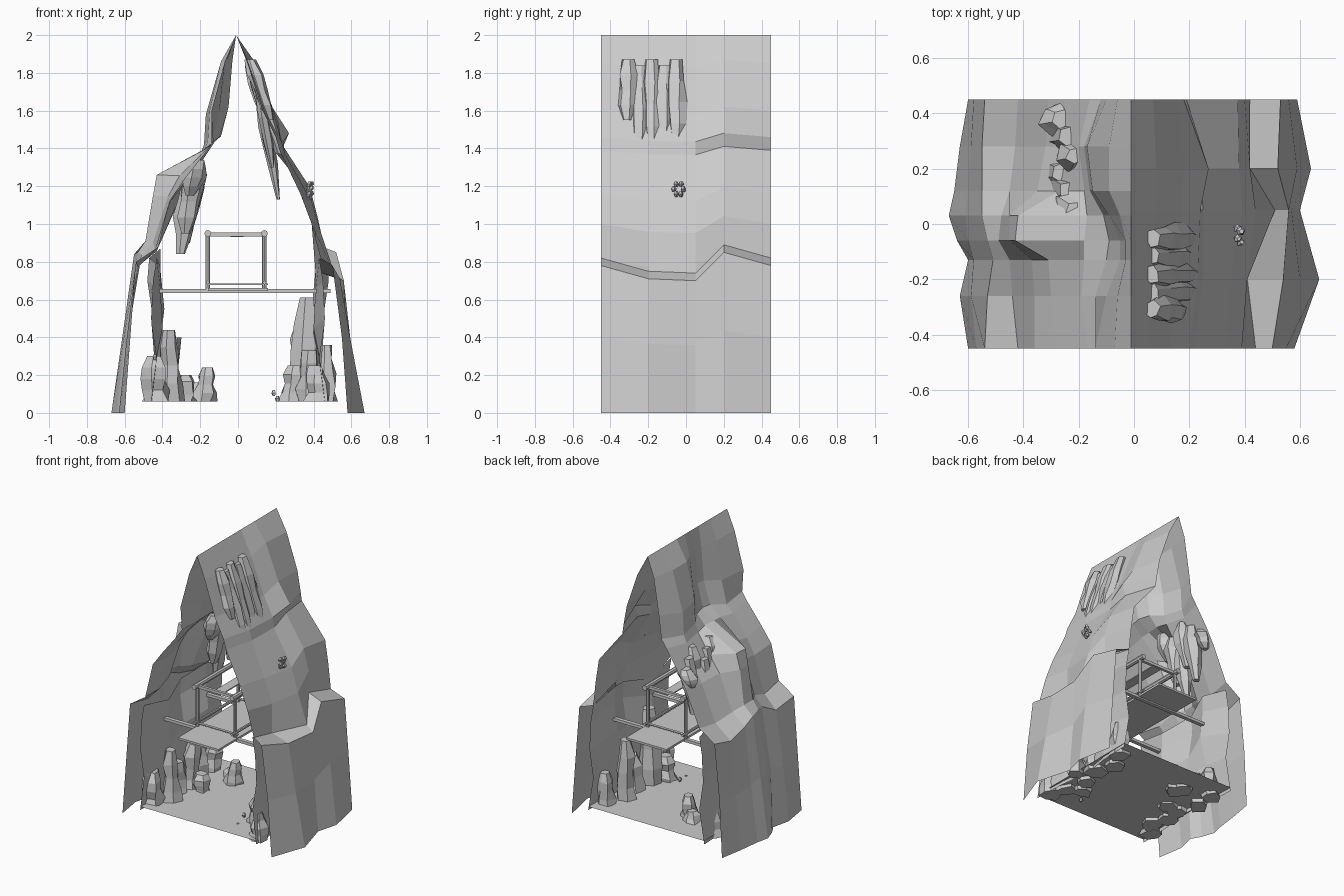
import bpy, bmesh, math, random
from mathutils import Vector

random.seed(4)
if "Cube" in bpy.data.objects:
    bpy.data.objects.remove(bpy.data.objects["Cube"])

stone = bpy.data.materials.new("stone_grey")
stone.use_nodes = True
grey = (0.6, 0.6, 0.6, 1)
stone.diffuse_color = grey
stone.node_tree.nodes["Principled BSDF"].inputs["Base Color"].default_value = grey


def finish(name, bm):
    mesh = bpy.data.meshes.new(name)
    bmesh.ops.recalc_face_normals(bm, faces=bm.faces)
    bm.to_mesh(mesh)
    bm.free()
    mesh.materials.append(stone)
    obj = bpy.data.objects.new(name, mesh)
    bpy.context.collection.objects.link(obj)
    return obj


def sheet(name, side, columns, wave, rows):
    """Faceted wall: each row is height, wave strength, then distance from the middle per column."""
    bm = bmesh.new()
    grid = []
    for z, strength, *dist in rows:
        grid.append([bm.verts.new((side * d, y, z + strength * w))
                     for d, y, w in zip(dist, columns, wave)])
    for a, b in zip(grid, grid[1:]):
        for i in range(len(columns) - 1):
            bm.faces.new((a[i], a[i + 1], b[i + 1], b[i]))
    return finish(name, bm)


def rock(name, start, end, radii, flat=1.0, sides=6, rough=0.25):
    """Jagged stone running from start to end, with one ring for each radius."""
    bm = bmesh.new()
    start, end = Vector(start), Vector(end)
    rings = []
    for k, r in enumerate(radii):
        centre = start.lerp(end, k / (len(radii) - 1))
        ring = []
        for s in range(sides):
            a = math.tau * s / sides + 0.3
            q = r * random.uniform(1 - rough, 1 + rough)
            ring.append(bm.verts.new(centre + Vector((q * math.cos(a) * flat, q * math.sin(a), 0))))
        rings.append(ring)
    for a, b in zip(rings, rings[1:]):
        for s in range(sides):
            t = (s + 1) % sides
            bm.faces.new((a[s], a[t], b[t], b[s]))
    bm.faces.new(rings[0])
    bm.faces.new(rings[-1])
    return finish(name, bm)


def bar(name, low, high):
    bm = bmesh.new()
    bmesh.ops.create_cube(bm, size=1)
    for v in bm.verts:
        v.co = [l + (h - l) * (c + 0.5) for l, h, c in zip(low, high, v.co)]
    return finish(name, bm)


def pole(name, start, end, radius):
    bm = bmesh.new()
    d = Vector(end) - Vector(start)
    bmesh.ops.create_cone(bm, cap_ends=True, segments=8, radius1=radius, radius2=radius, depth=d.length)
    obj = finish(name, bm)
    obj.rotation_euler = d.to_track_quat('Z', 'Y').to_euler()
    obj.location = (Vector(start) + Vector(end)) / 2
    return obj


# Outer cliff walls, meeting in a ridge
sheet("left_cliff", 1, (-.45, -.2, .05, .2, .45), (0, -.07, -.08, .07, 0), [
    (2, 0, -.01, -.01, -.01, -.01, -.01),
    (1.85, .3, .05, .07, .07, .08, .07),
    (1.6, .3, .13, .16, .17, .18, .155),
    (1.46, .3, .2, .23, .24, .27, .18),
    (1.39, .3, .22, .25, .25, .24, .19),
    (1.16, .5, .33, .35, .39, .38, .375),
    (1, .6, .39, .41, .44, .42, .4),
    (.82, 1, .44, .41, .51, .42, .42),
    (.78, 1, .5, .54, .56, .52, .53),
    (.4, .5, .55, .6, .57, .59, .56),
    (0, 0, .58, .67, .6, .64, .59)])
sheet("right_cliff", -1, (-.45, -.26, -.13, -.06, .03, .12, .28, .45),
      (0, -.03, .04, .05, .04, 0, -.04, 0), [
    (2, 0, .01, .01, .01, .01, .01, .01, .01, .01),
    (1.86, 0, .07, .06, .03, .03, .05, .09, .09, .06),
    (1.6, .5, .14, .1, .05, .05, .09, .15, .17, .1),
    (1.44, .5, .13, .14, .1, .09, .11, .16, .18, .12),
    (1.38, .3, .17, .19, .18, .18, .17, .18, .2, .16),
    (1.24, .4, .28, .3, .31, .43, .42, .27, .25, .25),
    (1.13, .4, .36, .36, .37, .45, .45, .35, .32, .31),
    (.88, .6, .42, .44, .45, .49, .48, .45, .43, .42),
    (.8, 1, .54, .53, .51, .53, .55, .55, .55, .54),
    (.4, .5, .57, .59, .58, .6, .61, .6, .59, .58),
    (0, 0, .6, .63, .6, .64, .67, .65, .63, .6)])

# Inner cave walls, down to the floor
for side, name in ((1, "left_inner_wall"), (-1, "right_inner_wall")):
    sheet(name, side, (-.45, -.2, .03, .22, .45), (0, -.05, 0, .05, 0), [
        (.82, 1, .43, .41, .47, .41, .42),
        (.7, 1, .45, .41, .48, .41, .44),
        (.5, 1, .46, .4, .45, .39, .45),
        (.3, 1, .43, .44, .4, .44, .42),
        (.06, 0, .46, .45, .42, .45, .46)])

# Cave floor
bm = bmesh.new()
bm.faces.new([bm.verts.new((x * .46, y * .45, .085)) for x, y in ((-1, -1), (1, -1), (1, 1), (-1, 1))])
finish("cave_floor", bm)

# Bridge deck, cross beams and railings
bar("bridge_deck", (-.16, -.45, .645), (.16, .45, .66))
for y in (-.23, .23):
    bar("cross_beam", (-.46, y - .014, .635), (.49, y + .014, .655))
    bar("top_crossbar", (-.16, y - .01, .935), (.14, y + .01, .955))
    bar("low_crossbar", (-.17, y - .01, .678), (.16, y + .01, .684))
    for x in (-.16, .14):
        pole("rail_post", (x, y, .655), (x, y, .95), .012)
for x in (-.16, .14):
    pole("hand_rail", (x, -.27, .95), (x, .27, .95), .018)
    pole("low_rail", (x, -.27, .69), (x, .27, .69), .01)
bar("hanging_strip", (-.04, -.23, .93), (.03, .23, .938))

# Standing rocks along the walls and on the floor
for p, top, r in [((-.44, -.33), .3, .07), ((-.36, -.24), .44, .06), ((-.41, -.12), .3, .07),
                  ((-.38, 0), .4, .07), ((-.29, .0), .2, .06), ((-.43, .15), .3, .06),
                  ((-.42, .3), .27, .06), ((-.18, .2), .24, .055), ((-.22, .24), .16, .055),
                  ((.34, -.1), .61, .065), ((.34, .2), .5, .06), ((.28, -.2), .25, .06),
                  ((.37, -.26), .33, .06), ((.38, .05), .32, .07), ((.47, -.05), .36, .05),
                  ((.42, -.37), .25, .06), ((.41, .33), .3, .06)]:
    rock("standing_rock", (*p, .06), (p[0] + random.uniform(-.01, .03), p[1], top),
         (r * 1.1, r, r * .95, r * .9, r * .6), rough=.3)

# Slabs hanging along the left slope, mostly inside the wall
for k, low in enumerate((1.55, 1.37, 1.4, 1.45, 1.42)):
    y = -.31 + k * .065
    top = 1.87 - .03 * (k % 2)
    rock("hanging_slab", (.065, y, top), (.065 + (top - low) * .33, y, low),
         (.035, .05, .05, .045, .025), flat=.75)
for k, low in enumerate((1.3, 1.13, 1.2, 1.33)):
    y = -.28 + k * .075
    rock("inner_spike", (.11, y, 1.7), (.11 + (1.7 - low) * .18, y, low), (.03, .045, .04, .015), flat=.7)

# Hanging rocks through the right slope
for k, low in enumerate((1.15, .95, .84, 1.02, .9, 1.12)):
    y = .05 + k * .066
    x = -.21 - .025 * (k % 3)
    rock("hanging_rock", (x, y, 1.34 - .05 * (k % 3)), (x - .045, y, low),
         (.035, .06, .058, .045, .022))

# Small stones
for k in range(6):
    a = math.tau * k / 6
    p = (.37 + .01 * (k % 2), -.04 + .026 * math.cos(a), 1.17 + .03 * math.sin(a))
    rock("small_stone", p, (p[0] + .01, p[1], p[2] + .03), (.008, .016, .008), sides=5)
for x, y, z in ((.19, -.2, .09), (.21, -.3, .06), (-.44, -.4, .28)):
    rock("pebble", (x, y, z), (x, y, z + .03), (.008, .014, .007), sides=5)
